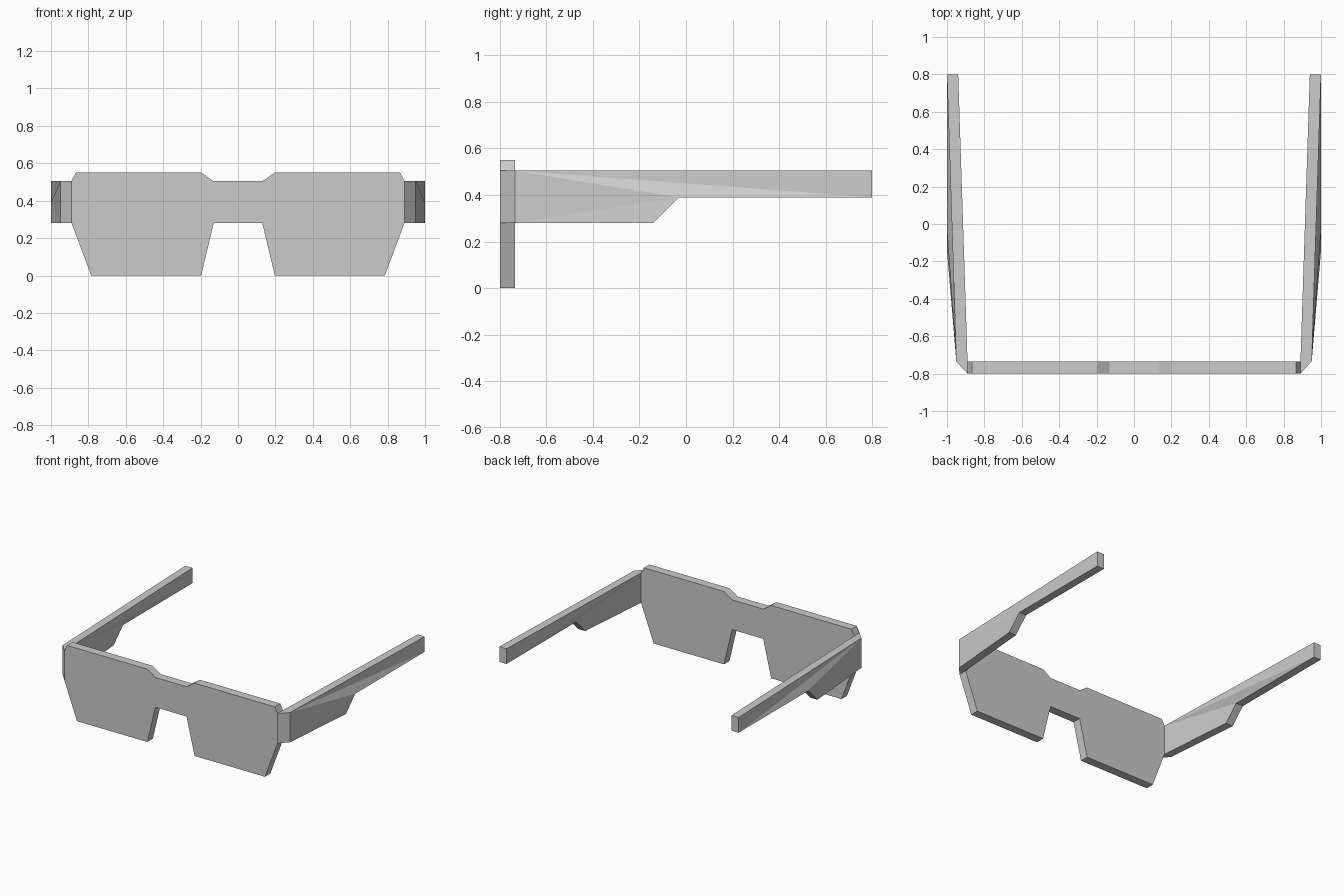
import bpy, bmesh

if "Cube" in bpy.data.objects:
    bpy.data.objects.remove(bpy.data.objects["Cube"])

FRONT, BACK = -0.8, -0.735      # lens plate depth
LOW, HIGH, MID = 0.28, 0.505, 0.39


def finish(name, bm):
    bmesh.ops.recalc_face_normals(bm, faces=bm.faces)
    mesh = bpy.data.meshes.new(name)
    bm.to_mesh(mesh)
    bm.free()
    obj = bpy.data.objects.new(name, mesh)
    bpy.context.collection.objects.link(obj)
    return obj


# Lens plate: half outline mirrored across x, then extruded backwards
half = [(0.13, LOW), (0.197, 0), (0.785, 0), (0.89, LOW),
        (0.89, HIGH), (0.867, 0.55), (0.197, 0.55), (0.13, HIGH)]
outline = half + [(-x, z) for x, z in reversed(half)]
bm = bmesh.new()
face = bm.faces.new([bm.verts.new((x, FRONT, z)) for x, z in outline])
ext = bmesh.ops.extrude_face_region(bm, geom=[face], use_keep_orig=True)
for v in ext["geom"]:
    if isinstance(v, bmesh.types.BMVert):
        v.co.y = BACK
finish("lens_plate", bm)

# Temple arm: side profile (outer x, y, z) with a folded, triangulated side
side = [(0.95, BACK, HIGH), (0.95, BACK, LOW), (1.0, -0.14, LOW),
        (1.0, -0.03, MID), (1.0, 0.8, MID), (1.0, 0.8, HIGH)]
folds = [(0, 1, 3), (1, 2, 3), (0, 3, 4), (0, 4, 5)]
THICK = 0.06


def temple(name, s):
    bm = bmesh.new()
    outer = [bm.verts.new((s * x, y, z)) for x, y, z in side]
    inner = [bm.verts.new((s * (x - THICK), y, z)) for x, y, z in side]
    for tri in folds:
        bm.faces.new([outer[i] for i in tri])
        bm.faces.new([inner[i] for i in reversed(tri)])
    for i in range(1, 6):
        j = (i + 1) % 6
        bm.faces.new((outer[i], outer[j], inner[j], inner[i]))
    # Chamfered hinge joining the arm to the plate
    top = bm.verts.new((s * 0.89, FRONT, HIGH))
    low = bm.verts.new((s * 0.89, FRONT, LOW))
    bm.faces.new((top, low, outer[1], outer[0]))
    bm.faces.new((top, outer[0], inner[0]))
    bm.faces.new((low, inner[1], outer[1]))
    bm.faces.new((top, inner[0], inner[1], low))
    return finish(name, bm)


temple("temple_right", 1)
temple("temple_left", -1)
